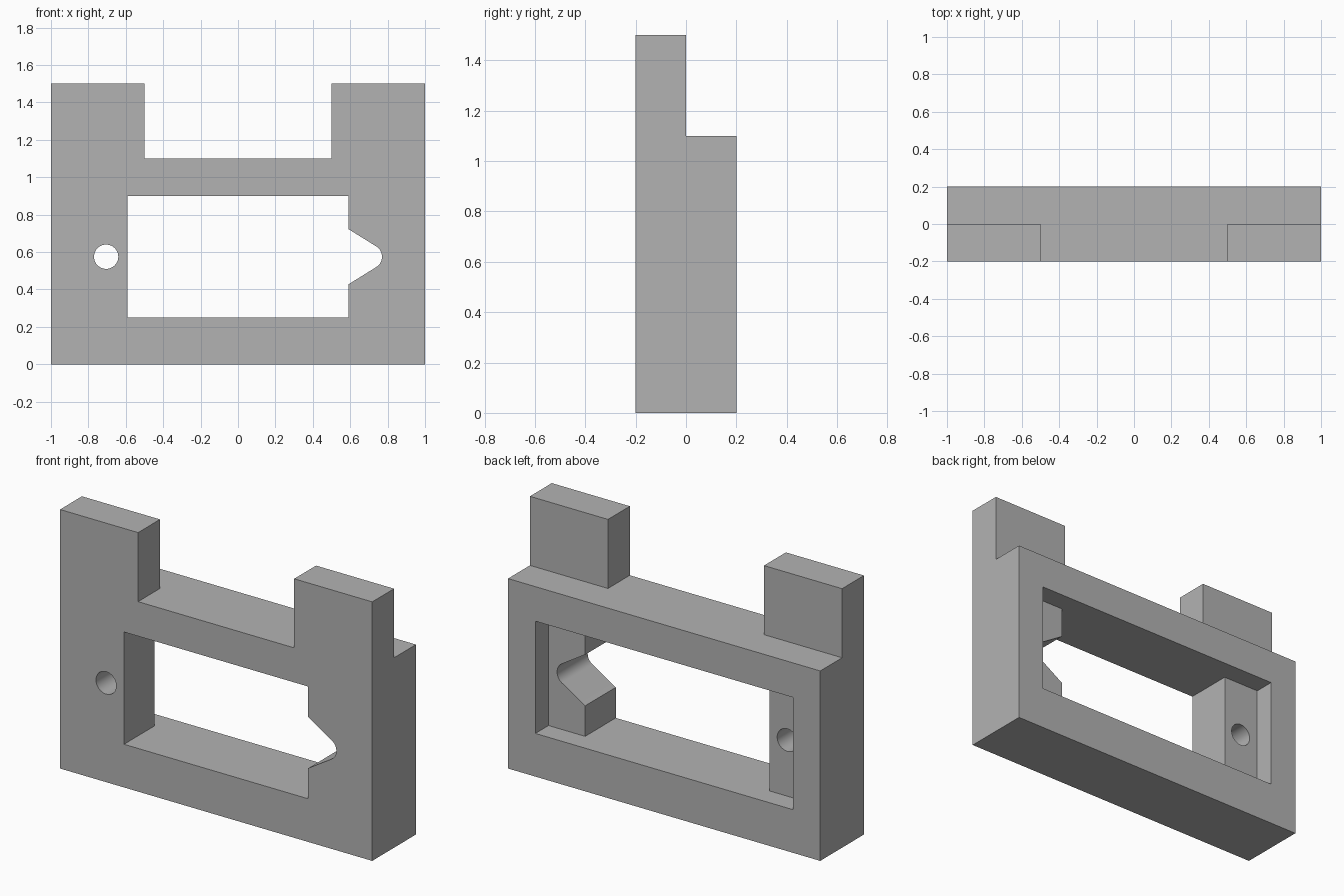
import bpy, bmesh
from math import radians, sin, cos, tau

cube = bpy.data.objects.get("Cube")
if cube:
    bpy.data.objects.remove(cube, do_unlink=True)

grey = bpy.data.materials.new("plain grey")
grey.use_nodes = True
colour = (0.45, 0.45, 0.45, 1)
grey.diffuse_color = colour
grey.node_tree.nodes["Principled BSDF"].inputs["Base Color"].default_value = colour


def prism(name, outline, y0, y1):
    """Extrude an (x, z) outline from y0 to y1."""
    bm = bmesh.new()
    face = bm.faces.new([bm.verts.new((x, y0, z)) for x, z in outline])
    out = bmesh.ops.extrude_face_region(bm, geom=[face])
    moved = [v for v in out["geom"] if isinstance(v, bmesh.types.BMVert)]
    bmesh.ops.translate(bm, verts=moved, vec=(0, y1 - y0, 0))
    bmesh.ops.recalc_face_normals(bm, faces=bm.faces)
    mesh = bpy.data.meshes.new(name)
    bm.to_mesh(mesh)
    bm.free()
    mesh.materials.append(grey)
    obj = bpy.data.objects.new(name, mesh)
    bpy.context.collection.objects.link(obj)
    return obj


def rect(x0, x1, z0, z1):
    return [(x0, z0), (x1, z0), (x1, z1), (x0, z1)]


def arc(cx, cz, r, start, end, count):
    angles = [start + (end - start) * i / (count - 1) for i in range(count)]
    return [(cx + r * cos(a), cz + r * sin(a)) for a in angles]


FRONT, BACK, LEDGE, OVER = -0.2, 0.2, 0.08, 0.3
WIN_X, WIN_LOW, WIN_HIGH = 0.59, 0.25, 0.9
HOLE_X, HOLE_Z, HOLE_R = 0.705, 0.575, 0.065

# Main block
frame = prism("bracket_frame", rect(-1, 1, 0, 1.5), FRONT, BACK)

# Window with the rounded V notch on its left side
notch = arc(HOLE_X, HOLE_Z, HOLE_R, radians(-58), radians(58), 17)
window = [(-WIN_X, WIN_LOW), (WIN_X, WIN_LOW), (WIN_X, HOLE_Z - 0.148), *notch,
          (WIN_X, HOLE_Z + 0.148), (WIN_X, WIN_HIGH), (-WIN_X, WIN_HIGH)]

# Everything that is cut from the block
cutters = [
    prism("gap_cutter", rect(-0.5, 0.5, 1.1, 1.7), -OVER, OVER),
    prism("back_step_cutter", rect(-1.2, 1.2, 1.1, 1.7), 0, OVER),
    prism("recess_cutter", rect(-0.825, 0.825, WIN_LOW, WIN_HIGH), LEDGE, OVER),
    prism("window_cutter", window, -OVER, LEDGE + 0.05),
    prism("hole_cutter", arc(-HOLE_X, HOLE_Z, HOLE_R, 0, tau, 49)[:-1], -OVER, LEDGE + 0.05),
]
bpy.context.view_layer.objects.active = frame
for cutter in cutters:
    cut = frame.modifiers.new(cutter.name, 'BOOLEAN')
    cut.operation, cut.solver, cut.object = 'DIFFERENCE', 'EXACT', cutter
    bpy.ops.object.modifier_apply(modifier=cut.name)
    bpy.data.objects.remove(cutter, do_unlink=True)

# Smooth the round walls, keep the corners crisp
bpy.ops.object.select_all(action='DESELECT')
frame.select_set(True)
bpy.ops.object.shade_smooth_by_angle(angle=radians(20))
